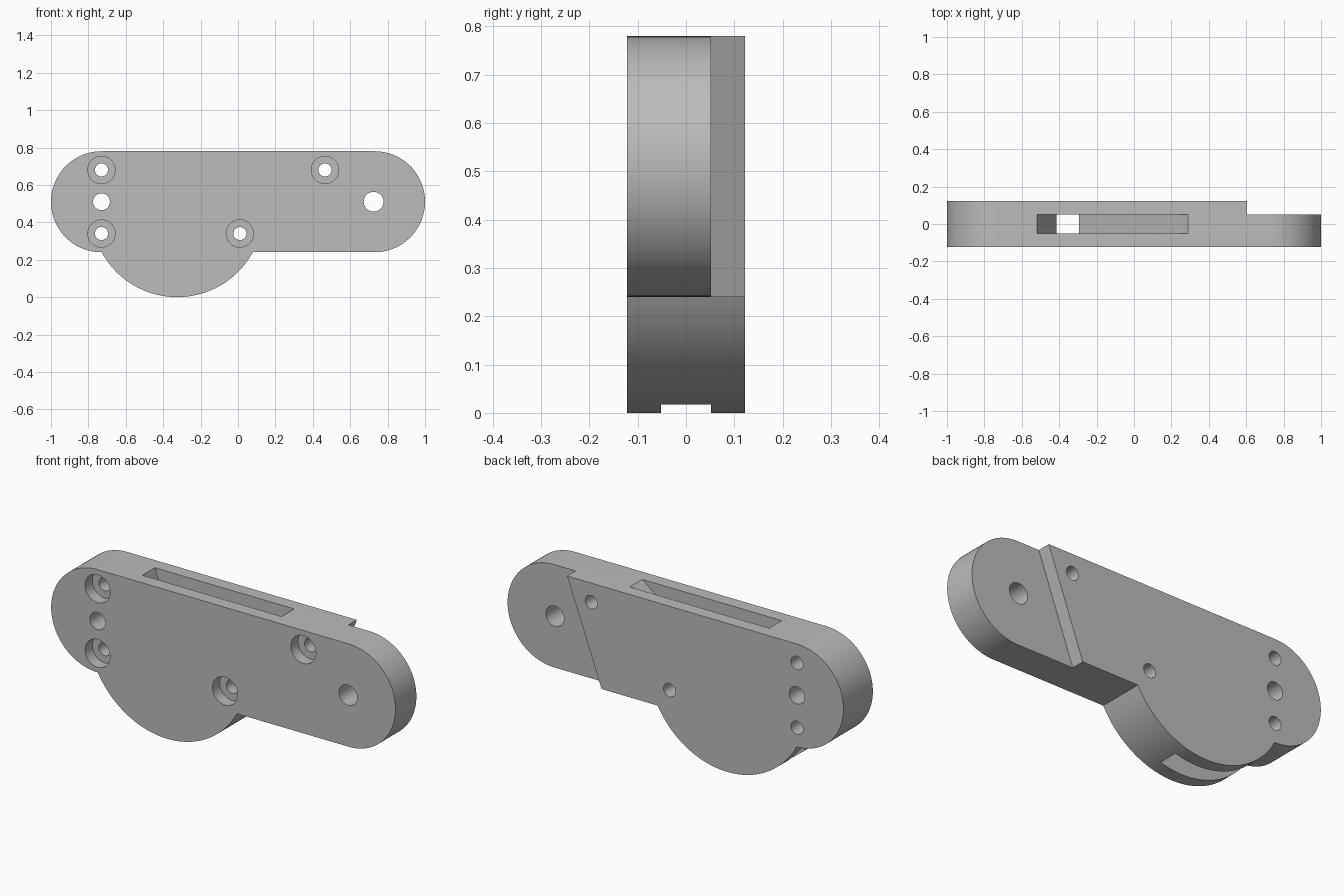
import bpy, bmesh, math
from mathutils import Vector

if "Cube" in bpy.data.objects:
    bpy.data.objects.remove(bpy.data.objects["Cube"], do_unlink=True)

HALF = 0.122          # half thickness of the plate
SLOT = 0.052          # half width of the slot, also the depth of the step
MID, END_R = 0.51, 0.27
LOBE = Vector((-0.325, 0.46))

grey = bpy.data.materials.new("plain grey")
grey.use_nodes = True
colour = (0.5, 0.5, 0.5, 1)
grey.diffuse_color = colour
grey.node_tree.nodes["Principled BSDF"].inputs["Base Color"].default_value = colour


def arc(cx, cz, r, start, end, n):
    """Points on an arc in the xz plane, angles in degrees."""
    angles = [math.radians(start + (end - start) * i / n) for i in range(n + 1)]
    return [(cx + r * math.cos(a), cz + r * math.sin(a)) for a in angles]


def prism(name, points, y0, y1):
    """Extrude an xz outline from y0 to y1."""
    bm = bmesh.new()
    face = bm.faces.new([bm.verts.new((x, y0, z)) for x, z in points])
    ext = bmesh.ops.extrude_face_region(bm, geom=[face])
    moved = [v for v in ext["geom"] if isinstance(v, bmesh.types.BMVert)]
    bmesh.ops.translate(bm, verts=moved, vec=(0, y1 - y0, 0))
    bmesh.ops.recalc_face_normals(bm, faces=bm.faces)
    mesh = bpy.data.meshes.new(name)
    bm.to_mesh(mesh)
    bm.free()
    mesh.materials.append(grey)
    obj = bpy.data.objects.new(name, mesh)
    bpy.context.collection.objects.link(obj)
    return obj


def cut(body, cutter):
    """Subtract a cutter and hide it."""
    cutter.hide_render = True
    mod = body.modifiers.new(cutter.name, 'BOOLEAN')
    mod.operation, mod.solver, mod.object = 'DIFFERENCE', 'EXACT', cutter
    bpy.context.view_layer.objects.active = body
    bpy.ops.object.modifier_apply(modifier=mod.name)
    bpy.data.objects.remove(cutter, do_unlink=True)


# Plate outline: rounded bar with a round lobe below
drop = LOBE.y - (MID - END_R)
tilt = math.degrees(math.asin(drop / LOBE.y))
outline = (arc(0.73, MID, END_R, -90, 90, 48)
           + arc(-0.73, MID, END_R, 90, 270, 48)
           + arc(LOBE.x, LOBE.y, LOBE.y, 180 + tilt, 360 - tilt, 56))
plate = prism("handle_plate", outline, -HALF, HALF)

# Lowered step on the back at the right-hand end, with a slanted shoulder
slant = 0.2 / 0.54
step = [(0.605 + slant * (z - 0.78), z) for z in (0.1, 0.9)] + [(1.1, 0.9), (1.1, 0.1)]
cut(plate, prism("step_cutter", step, SLOT, 0.3))

# Waisted slot through the plate from top to bottom
slot = [(-0.556, 0.88), (-0.415, 0.49), (-0.70, 0.18), (-0.70, -0.1),
        (-0.165, -0.1), (-0.295, 0.32), (0.29, 0.78), (0.42, 0.88)]
cut(plate, prism("slot_cutter", slot, -SLOT, SLOT))

# Plain through holes
for x, r in ((-0.73, 0.045), (0.725, 0.053)):
    cut(plate, prism("hole_cutter", arc(x, MID, r, 0, 351, 39), -0.3, 0.3))

# Screw holes with a wide recess at the front
for x, z in ((-0.73, 0.68), (-0.73, 0.34), (0.01, 0.34), (0.465, 0.68)):
    cut(plate, prism("recess_cutter", arc(x, z, 0.073, 0, 351, 39), -0.3, -0.062))
    cut(plate, prism("screw_hole_cutter", arc(x, z, 0.035, 0, 351, 39), -0.3, 0.3))

# Smooth the round walls, keep the edges sharp
bpy.ops.object.select_all(action='DESELECT')
plate.select_set(True)
bpy.context.view_layer.objects.active = plate
bpy.ops.object.shade_smooth_by_angle(angle=math.radians(25))
